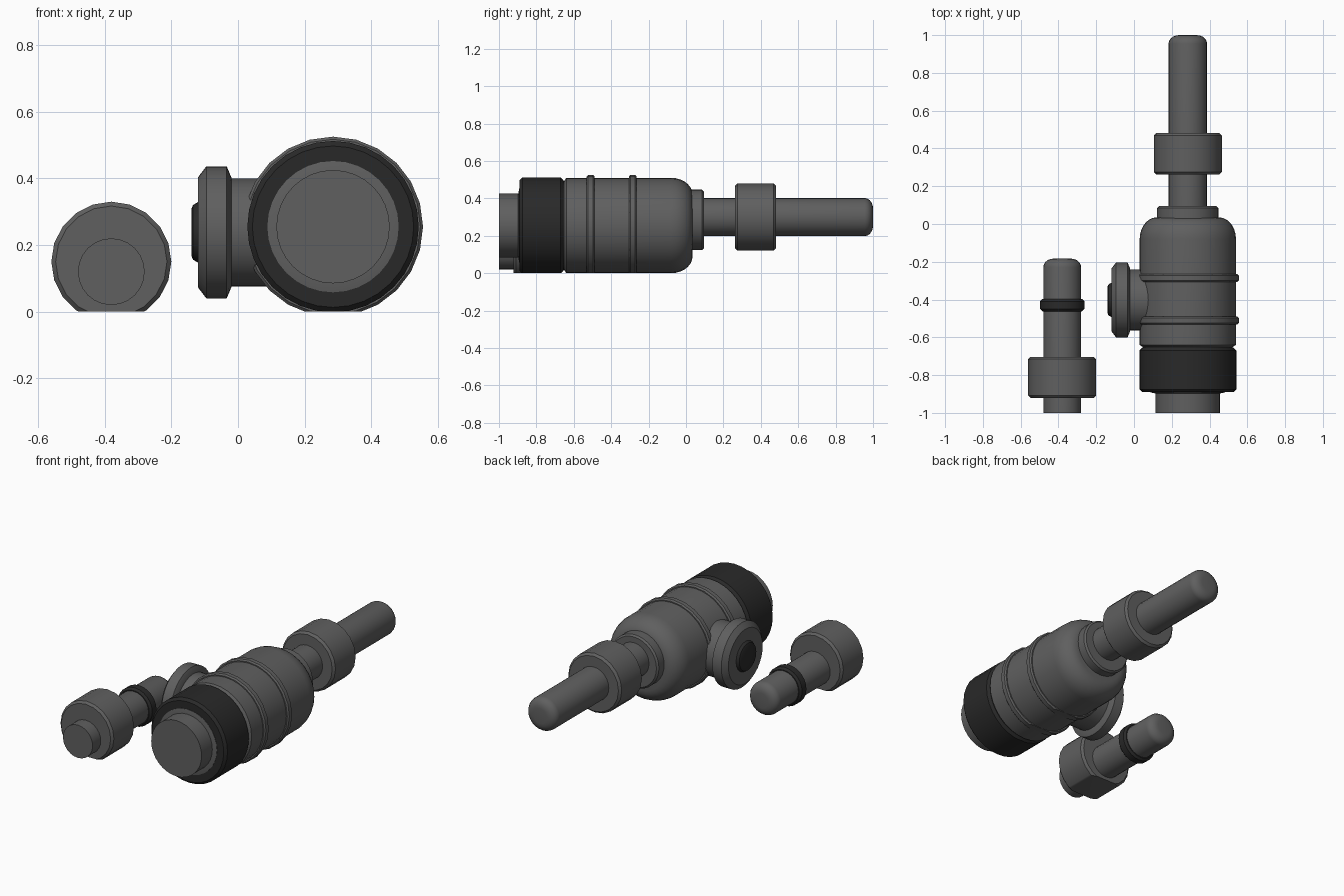
import bpy, bmesh, math
from mathutils import Vector

if "Cube" in bpy.data.objects:
    bpy.data.objects.remove(bpy.data.objects["Cube"])


def material(name, value):
    m = bpy.data.materials.new(name)
    m.diffuse_color = (value, value, value, 1)
    m.use_nodes = True
    m.node_tree.nodes["Principled BSDF"].inputs["Base Color"].default_value = m.diffuse_color
    return m


GREY = material("steel grey", 0.115)
DARK = material("dark rubber", 0.022)


def lathe(name, profile, centre, mat, axis="Y", sides=32):
    """Revolve (position, radius) points round an axis; flatten below z = 0."""
    bm = bmesh.new()
    rings = []
    for pos, r in profile:
        ring = []
        for i in range(sides):
            a = 2 * math.pi * i / sides
            u, w = r * math.sin(a), r * math.cos(a)
            if axis == "Y":
                co = Vector((centre[0] + u, pos, centre[1] + w))
            else:
                co = Vector((pos, centre[0] + u, centre[1] + w))
            ring.append(bm.verts.new(co))
        rings.append(ring)
    for a, b in zip(rings, rings[1:]):
        for i in range(sides):
            j = (i + 1) % sides
            bm.faces.new((a[i], a[j], b[j], b[i]))
    bm.faces.new(rings[0])
    bm.faces.new(rings[-1])
    # resting flat on the ground
    if min(v.co.z for v in bm.verts) < -1e-4:
        bmesh.ops.bisect_plane(bm, geom=bm.verts[:] + bm.edges[:] + bm.faces[:],
                               plane_co=(0, 0, 0), plane_no=(0, 0, 1), clear_inner=True)
        bmesh.ops.holes_fill(bm, edges=[e for e in bm.edges if e.is_boundary], sides=0)
    bmesh.ops.recalc_face_normals(bm, faces=bm.faces[:])
    mesh = bpy.data.meshes.new(name)
    bm.to_mesh(mesh)
    bm.free()
    mesh.materials.append(mat)
    ob = bpy.data.objects.new(name, mesh)
    bpy.context.collection.objects.link(ob)
    bpy.ops.object.select_all(action="DESELECT")
    ob.select_set(True)
    bpy.context.view_layer.objects.active = ob
    bpy.ops.object.shade_smooth_by_angle(angle=math.radians(35))
    return ob


def band(y0, y1, r, b):
    """Chamfered cylinder profile."""
    return [(y0, r - b), (y0 + b, r), (y1 - b, r), (y1, r - b)]


def rod(y0, y1, r, dome):
    """Cylinder profile with a rounded far end."""
    tip = [(y1 - dome + dome * math.sin(t), r * (0.45 + 0.55 * math.cos(t)))
           for t in [math.pi / 2 * k / 5 for k in range(6)]]
    return [(y0, r)] + tip


# main barrel with domed shoulder
C = (0.285, 0.255)
shoulder = [(-0.08 + 0.115 * math.sin(t), 0.165 + 0.09 * math.cos(t))
            for t in [math.pi / 2 * k / 7 for k in range(8)]]
lathe("barrel", [(-0.67, 0.235), (-0.652, 0.237), (-0.64, 0.255)] + shoulder, C, GREY)

# raised ribs on the barrel
for i, y in enumerate((-0.51, -0.285)):
    lathe(f"barrel_rib_{i + 1}", band(y - 0.021, y + 0.021, 0.27, 0.008), C, GREY, sides=24)

# dark grip, its inner lip and the front pipe
lathe("grip_ring", band(-0.89, -0.655, 0.257, 0.015), C, DARK)
lathe("grip_lip", [(-0.80, 0.197), (-0.892, 0.197), (-0.897, 0.17)], C, GREY)
lathe("front_pipe", [(-1.0, 0.17), (-0.80, 0.17)], C, GREY)

# rear collar, rod and nut
lathe("rear_collar", band(-0.02, 0.095, 0.162, 0.01), (0.285, 0.285), GREY)
R = (0.285, 0.30)
lathe("rear_rod", rod(0.0, 1.0, 0.102, 0.045), R, GREY, sides=24)
lathe("rear_nut", band(0.262, 0.482, 0.18, 0.013), R, GREY, sides=20)

# side port: neck, flange and button
P = (-0.402, 0.238)
lathe("port_neck", [(-0.05, 0.162), (0.14, 0.162)], P, GREY, axis="X")
lathe("port_flange", [(-0.12, 0.165), (-0.115, 0.172), (-0.095, 0.198), (-0.034, 0.198),
                      (-0.02, 0.165)], P, GREY, axis="X")
lathe("port_button", [(-0.14, 0.07), (-0.135, 0.082), (-0.118, 0.092), (-0.10, 0.092)],
      P, DARK, axis="X")

# separate small rod with nut and seal
S = (-0.38, 0.12)
lathe("small_rod", rod(-1.0, -0.183, 0.10, 0.045), S, GREY, sides=24)
lathe("small_seal", band(-0.462, -0.397, 0.117, 0.012), S, DARK, sides=24)
lathe("small_nut", band(-0.922, -0.703, 0.18, 0.013), (-0.38, 0.15), GREY, sides=20)
